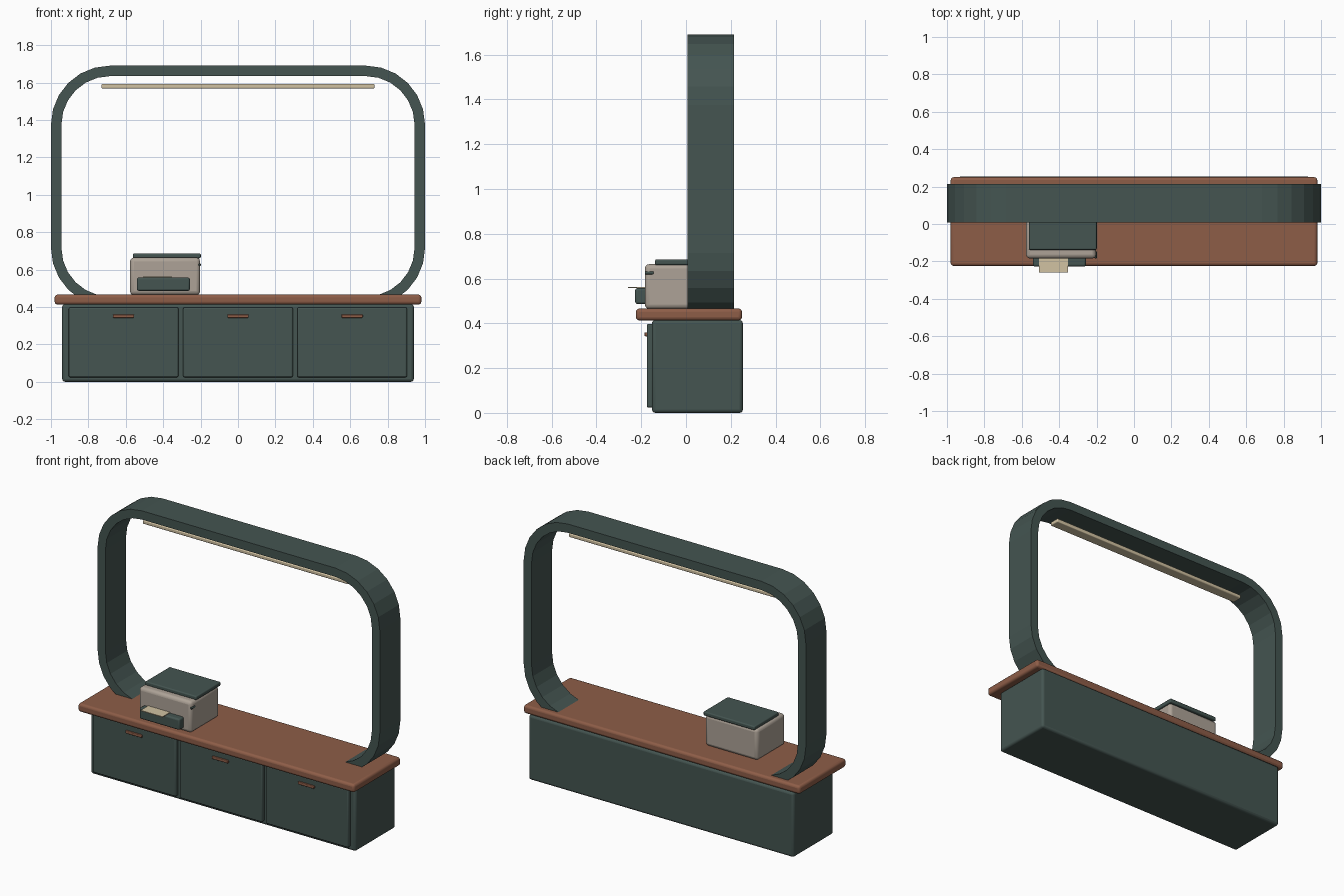
import bpy
import bmesh
import math

cube = bpy.data.objects.get("Cube")
if cube:
    bpy.data.objects.remove(cube, do_unlink=True)


def material(name, rgb):
    mat = bpy.data.materials.new(name)
    mat.use_nodes = True
    color = (*rgb, 1.0)
    mat.diffuse_color = color
    bsdf = mat.node_tree.nodes["Principled BSDF"]
    bsdf.inputs["Base Color"].default_value = color
    bsdf.inputs["Roughness"].default_value = 0.6
    return mat


GREEN = material("dark green", (0.058, 0.090, 0.082))
WOOD = material("warm brown wood", (0.27, 0.11, 0.064))
STONE = material("warm grey", (0.42, 0.365, 0.31))
CREAM = material("cream", (0.64, 0.54, 0.36))


def add_object(name, bm, mat):
    bmesh.ops.recalc_face_normals(bm, faces=bm.faces)
    mesh = bpy.data.meshes.new(name)
    bm.to_mesh(mesh)
    bm.free()
    mesh.materials.append(mat)
    obj = bpy.data.objects.new(name, mesh)
    bpy.context.collection.objects.link(obj)
    return obj


def box(name, xs, ys, zs, mat, bevel=0.0):
    """Box spanning the given ranges, with softly rounded edges."""
    bm = bmesh.new()
    bmesh.ops.create_cube(bm, size=1)
    for v in bm.verts:
        for i, (lo, hi) in enumerate((xs, ys, zs)):
            v.co[i] = lo if v.co[i] < 0 else hi
    obj = add_object(name, bm, mat)
    if bevel:
        mod = obj.modifiers.new("rounded edges", "BEVEL")
        mod.width = bevel
        mod.segments = 3
        bpy.ops.object.select_all(action="DESELECT")
        bpy.context.view_layer.objects.active = obj
        obj.select_set(True)
        bpy.ops.object.shade_smooth_by_angle(angle=math.radians(35))
    return obj


def rounded_outline(half_width, bottom, top, radius, steps=6):
    points = []
    corners = ((1, top - radius), (-1, top - radius),
               (-1, bottom + radius), (1, bottom + radius))
    for quarter, (side, cz) in enumerate(corners):
        for s in range(steps + 1):
            a = math.pi / 2 * (quarter + s / steps)
            points.append((side * (half_width - radius) + radius * math.cos(a),
                           cz + radius * math.sin(a)))
    return points


def ring(name, half_width, bottom, top, radius, thick, ys, mat):
    """Rounded rectangular hoop extruded along y."""
    outer = rounded_outline(half_width, bottom, top, radius)
    inner = rounded_outline(half_width - thick, bottom + thick,
                            top - thick, radius - thick)
    bm = bmesh.new()
    loops = [[bm.verts.new((x, y, z)) for x, z in outline]
             for outline, y in ((outer, ys[0]), (outer, ys[1]),
                                (inner, ys[1]), (inner, ys[0]))]
    n = len(outer)
    for k in range(4):
        a, b = loops[k], loops[(k + 1) % 4]
        for i in range(n):
            j = (i + 1) % n
            bm.faces.new((a[i], a[j], b[j], b[i]))
    return add_object(name, bm, mat)


# Cabinet and counter
box("cabinet", (-0.94, 0.94), (-0.152, 0.254), (0, 0.415), GREEN, 0.015)
box("countertop", (-0.98, 0.98), (-0.224, 0.25), (0.413, 0.466), WOOD, 0.015)

# Three doors, each with a slim pull
for label, x in (("right", -0.612), ("middle", 0), ("left", 0.61)):
    box(label + "_door", (x - 0.293, x + 0.293), (-0.175, -0.145),
        (0.024, 0.398), GREEN, 0.008)
    box(label + "_door_handle", (x - 0.057, x + 0.057), (-0.185, -0.17),
        (0.342, 0.36), WOOD, 0.004)

# Arch frame and hanging light bar
ring("arch_frame", 1.0, 0.40, 1.69, 0.315, 0.056, (0.007, 0.215), GREEN)
box("light_bar", (-0.73, 0.73), (0.077, 0.145), (1.568, 1.592), CREAM, 0.006)

# Countertop machine
box("machine_body", (-0.577, -0.203), (-0.184, 0.10), (0.464, 0.664), STONE, 0.02)
box("machine_lid", (-0.562, -0.199), (-0.138, 0.11), (0.66, 0.686), GREEN, 0.007)
box("machine_tray", (-0.541, -0.257), (-0.227, -0.175), (0.486, 0.557), GREEN, 0.01)
box("paper_sheet", (-0.508, -0.353), (-0.26, -0.17), (0.557, 0.562), CREAM)
box("side_button", (-0.21, -0.199), (-0.184, -0.145), (0.619, 0.632), GREEN, 0.004)
